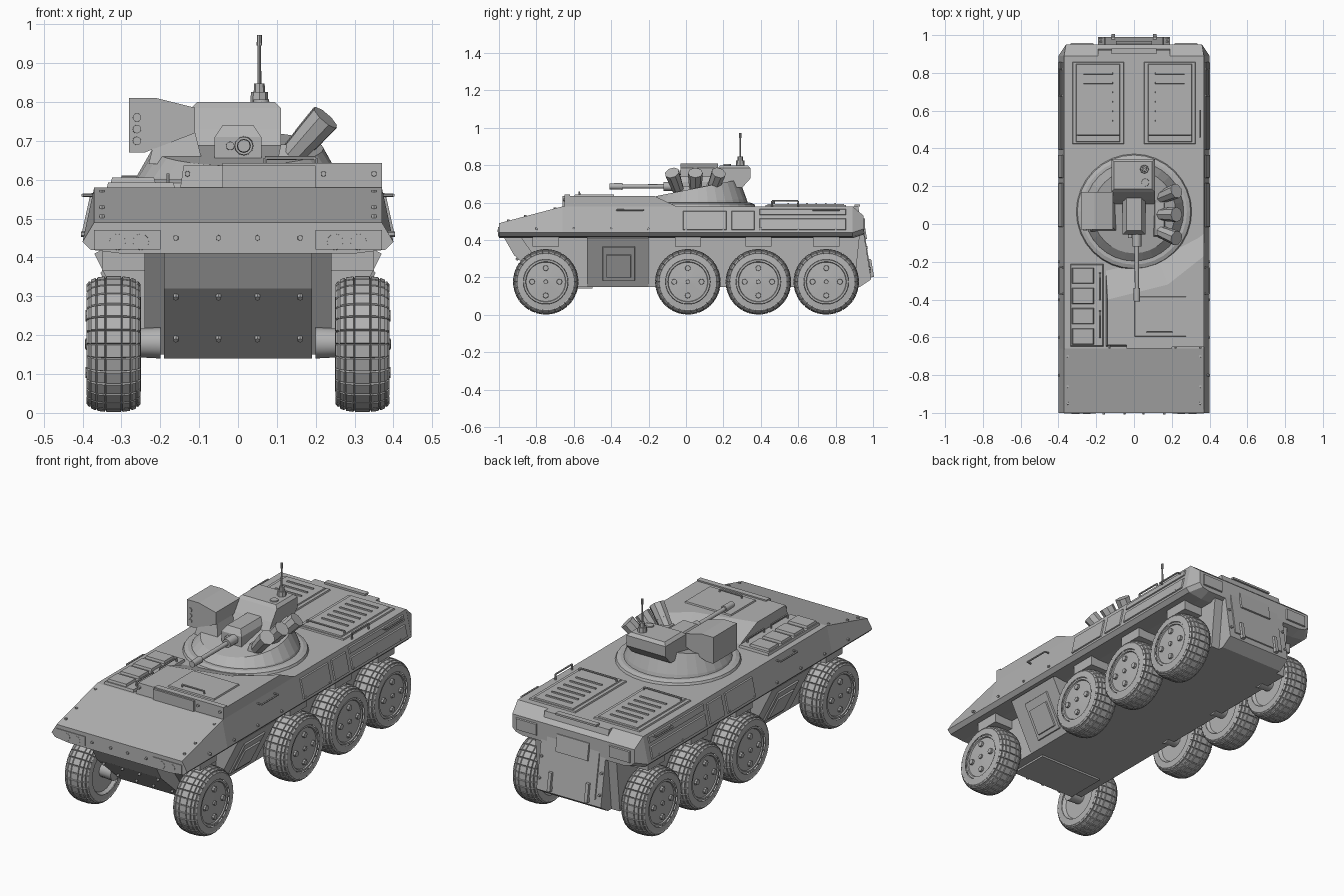
import bpy, bmesh, math
from mathutils import Vector, Matrix

cube = bpy.data.objects.get("Cube")
if cube:
    bpy.data.objects.remove(cube, do_unlink=True)

grey = bpy.data.materials.new("armour grey")
grey.use_nodes = True
grey.diffuse_color = (.45, .45, .45, 1)
grey.node_tree.nodes["Principled BSDF"].inputs["Base Color"].default_value = grey.diffuse_color

# Main hull levels and half widths
deck, raised, belt, floor = .58, .636, .44, .15
side, roof, belly, centre = .4, .37, .24, .19
nose, tail = -1, .95
both_sides = ((1, "left"), (-1, "right"))


def finish(name, bm, smooth=False):
    bmesh.ops.recalc_face_normals(bm, faces=bm.faces)
    mesh = bpy.data.meshes.new(name)
    bm.to_mesh(mesh)
    bm.free()
    mesh.materials.append(grey)
    if smooth:
        mesh.shade_smooth()
        mesh.set_sharp_from_angle(angle=.6)
    obj = bpy.data.objects.new(name, mesh)
    bpy.context.collection.objects.link(obj)
    return obj


def bridge(bm, lower, upper):
    pairs = list(zip(lower, upper))
    return [bm.faces.new((a, b, d, c)) for (a, c), (b, d) in zip(pairs, pairs[1:] + pairs[:1])]


def loft(name, *rings):
    bm = bmesh.new()
    rows = [[bm.verts.new(point) for point in ring] for ring in rings]
    for lower, upper in zip(rows, rows[1:]):
        bridge(bm, lower, upper)
    bm.faces.new(rows[0])
    bm.faces.new(rows[-1])
    return finish(name, bm)


def rect(x, y, z, shrink=0):
    (left, right), (front, back) = x, y
    left, right, front, back = left + shrink, right - shrink, front + shrink, back - shrink
    return [(left, front, z), (right, front, z), (right, back, z), (left, back, z)]


def box(name, x, y, z, chamfer=0):
    return loft(name, rect(x, y, z[0]), rect(x, y, z[1], chamfer))


def plate(name, place, u, v, thick=.007, rim=.006, sink=.01):
    """Thin panel lying on the surface described by place(u, v, out)."""
    return loft(name, [place(a, b, -sink) for a, b, _ in rect(u, v, 0)],
                [place(a, b, thick) for a, b, _ in rect(u, v, 0, rim)])


def add_rod(bm, start, end, radius, sides=12):
    start, end = Vector(start), Vector(end)
    axis = end - start
    matrix = Matrix.Translation((start + end) / 2) @ axis.to_track_quat('Z', 'Y').to_matrix().to_4x4()
    bmesh.ops.create_cone(bm, cap_ends=True, segments=sides, radius1=radius,
                          radius2=radius * .9, depth=axis.length, matrix=matrix)


def rods(name, items):
    bm = bmesh.new()
    for item in items:
        add_rod(bm, *item)
    return finish(name, bm, True)


def handle(name, place, start, end, height=.02):
    feet = place(*start, 0), place(*end, 0)
    tops = place(*start, height), place(*end, height)
    rods(name, [(a, b, .005, 6) for a, b in (zip(feet, tops))] + [(*tops, .005, 6)])


# Surfaces on which details are placed
def on_flank(s):
    return lambda y, z, out: (s * (side - (z - belt) * .22 + out), y, z)


def on_mid(s):
    return lambda y, z, out: (s * (belly + (z - floor) / 2 + out), y, z - out / 2)


def on_level(height):
    return lambda x, y, out: (x, y, height + out)


def on_tail(x, z, out):
    return x, tail + (belt - z) / 6 + out, z


def on_nose(x, z, out):
    return x, nose - out, z


# Upper hull, cross sections from nose to tail
def section(y, top, low=belt - .02, wide=side):
    half = [(min(roof, wide), top), (wide, low + .02), (wide - .02, low), (.3, low - .01)]
    return [(x, y, z) for x, z in half] + [(-x, y, z) for x, z in reversed(half)]


loft("upper_hull", section(nose, .49), section(-.66, deck), section(.89, deck),
     section(tail, .53, belt, .36))


# Lower hull, extruded side profiles
def prism(name, half, profile):
    return loft(name, *([(x, y, z) for y, z in profile] for x in (-half, half)))


prism("front_plate", centre, [(nose, .46), (-.92, .32), (-.72, .14), (-.5, .14), (-.5, .46)])
prism("lower_hull", belly, [(-.9, belt), (-.7, floor), (.9, floor), (.93, belt)])
prism("rear_block", centre, [(.86, deck), (.92, deck), (tail, belt), (.99, .19), (.93, floor), (.8, floor)])

for s, label in both_sides:
    # Sloping box between the first two wheels, with an inset door
    middle, flank = on_mid(s), on_flank(s)
    plate(label + "_mid_box", middle, (-.53, -.2), (floor, .41), 0, 0, .1)
    plate(label + "_mid_door_frame", middle, (-.45, -.27), (.18, .37))
    plate(label + "_mid_door", middle, (-.43, -.29), (.2, .33), .014)

    # Stowage plates along the flank
    for front, back, low, high in ((-.02, .22, .45, .56), (.24, .37, .45, .56),
                                   (.39, .86, .53, .57), (.39, .86, .45, .52)):
        plate(label + "_flank_plate", flank, (front, back), (low, high))
    for y in (-.3, .75):
        handle(label + "_grab_handle", flank, (y - .07, .56), (y + .07, .56), .025)

    # Headlamps
    outer, inner = s * roof, s * .2
    plate(label + "_lamp_housing", on_nose, sorted((inner, outer)), (belt - .02, .47), .004, 0)
    rods(label + "_lamps", [(on_nose(s * x, belt, -.01), on_nose(s * x, belt, .005), .023) for x in (.25, .31)])

    # Rear corner panel
    plate(label + "_rear_panel", lambda x, z, out: (s * x, tail + out, z), (.21, .34), (.45, .52))

# Rear door with window frame and hinges
plate("rear_door", on_tail, (-.16, .16), (.22, .54), .004)
plate("rear_window_frame", on_tail, (-.1, .1), (.4, .5), .012)
for x in (-.11, .11):
    plate("rear_hinge", on_tail, (x - .012, x + .012), (.2, .3), .016, .003)
box("rear_top_step", (-.12, .12), (.9, .93), (deck, deck + .01))

# Raised front deck with its sloped diagonal tail
foot = [(-.15, -.65), (roof, -.65), (roof, -.03), (.12, -.16), (-.15, -.22)]
crest = [(-.14, -.64), (roof, -.64), (roof, -.17), (.18, -.32), (-.14, -.4)]
loft("raised_deck", [(x, y, deck - .01) for x, y in foot], [(x, y, raised) for x, y in crest])
box("deck_front_frame", (-.04, .2), (-.66, -.64), (deck, raised))
box("deck_front_ridge", (-.04, roof), (-.65, -.62), (deck, raised + .007))
plate("deck_hatch", on_level(raised), (0, .28), (-.6, -.38))
handle("deck_hatch_handle", on_level(raised), (.07, -.57), (.2, -.57))

# Driver platform with a row of small panels
platform = on_level(deck + .013)
plate("driver_platform", on_level(deck), (-.34, -.16), (-.65, -.21), .013)
for i in range(4):
    front = -.64 + i * .107
    plate("driver_panel", platform, (-.33, -.21), (front, front + .09), .012)
for front in (-.6, -.4):
    handle("driver_handle", platform, (-.18, front), (-.18, front + .14))

# Engine covers with louvres and handles
cover = on_level(deck + .006)
for x in (-centre, centre):
    plate("engine_cover_rim", on_level(deck), (x - .14, x + .14), (.42, .86))
    plate("engine_cover", cover, (x - .12, x + .12), (.43, .85))
    for i in range(6):
        front = .54 + i / 20
        plate("louvre", cover, (x - .08, x + .08), (front, front + .014), .013, .003)
    handle("engine_cover_handle", cover, (x - .11, .47), (x + .11, .47))
handle("deck_grab_rail", on_level(deck), (.35, .46), (.35, .6), .03)

# Bolts
def bolt(place, u, v):
    return place(u, v, -.01), place(u, v, .008), .008, 6


bolts = [bolt(lambda x, z, out: (x, -.65 - out, z), x, .615) for x in (-.13, .22, .35)]
for s, label in both_sides:
    bolts += [bolt(on_flank(s), i / 5 - .8, belt + .02) for i in range(9)]
    bolts += [bolt(on_tail, s * .177, z) for z in (.25, .36, .52)]
    bolts += [bolt(on_nose, s * x, belt + .01) for x in (.05, .16)]
    bolts += [bolt(lambda x, y, out: (x, y, .49 + (y - nose) / 4 + out), s * .35, y) for y in (-.95, -.86, -.7)]
    bolts += [bolt(lambda x, t, out: (x, -.92 + t - out, .32 - t * .9 - out), s * x, t)
              for x in (.05, .16) for t in (.02, .14)]
rods("bolts", bolts)


# Turret ring and cone, whose top rises to the rear
def circle(radius, z, tilt=0, count=32):
    turns = [math.tau * i / count for i in range(count)]
    return [(radius * math.cos(t), .065 + radius * math.sin(t), z + tilt * radius * math.sin(t)) for t in turns]


loft("turret_ring", circle(.31, deck - .01), circle(.3, deck + .012), circle(.28, deck + .02))
loft("turret_cone", circle(.27, deck), circle(.26, .61, .03), circle(.22, .68, .2))

# Turret roof, gun housing and gun
wide, long = (-.12, .11), (.17, .345)
loft("turret_roof", rect(wide, (.1, .3), .68), rect(wide, (.13, .345), .73),
     rect(wide, long, .785), rect(wide, long, .8, .015))
narrow, front_half = (-.06, .06), (-.055, .18)
loft("gun_housing", rect(narrow, front_half, .645), rect(narrow, front_half, .71),
     rect(narrow, front_half, .74, .02))
gun = .687
barrel = [((.015, start, gun), (.015, end, gun), radius)
          for start, end, radius in ((0, -.12, .026), (-.1, -.36, .012), (-.34, -.41, .018))]
rods("gun", barrel + [((-.02, 0, gun), (-.02, -.075, gun), .012)])

# Missile launcher and its mount
pod = [(-.28, .67), (-.24, .67), (-.11, .72), (-.11, .785), (-.21, .81), (-.28, .81)]
loft("missile_pod", *([(x, y, z) for x, z in pod] for y in (-.03, .17)))
box("missile_mount", (-.23, -.09), (-.04, .13), (.64, .72), .02)
rods("missile_tubes", [((-.26, 0, z), (-.26, -.035, z), .012) for z in (.7, .73, .76)])

# Smoke dischargers leaning outwards
box("discharger_bracket", (.1, .17), (-.07, .17), (.64, .69), .01)
for spread in (-1, 0, 1):
    base = Vector((.14, .05 + spread * .09, .665))
    lean = Vector((.085, spread * .035, .095))
    rods("smoke_discharger", [(base + lean / 2, base, .036, 8), (base + lean, base + lean * .4, .04, 8)])

# Antenna in stacked stages, with a sight disc under it
stages = ((.79, .825, .024), (.82, .848, .015), (.84, .95, .005), (.945, .972, .007))
rods("antenna", [((.055, .29, low), (.055, .29, high), radius, 8) for low, high, radius in stages])
rods("roof_sight", [((.06, .22, .79), (.06, .22, .806), .022)])


# Wheel: rounded tyre with raised tread blocks, hub disc and nuts
def add_lathe(bm, profile, count=30):
    turns = [math.tau * i / count for i in range(count)]
    rows = [[bm.verts.new((x, r * math.cos(t), r * math.sin(t))) for t in turns] for x, r in profile]
    return [bridge(bm, a, b) for a, b in zip(rows, rows[1:])]


def tyre_point(step, steps=9):
    c, s = math.cos(math.pi * step / steps), max(0, math.sin(math.pi * step / steps))
    return .07 * math.copysign(abs(c) ** .7, c), .12 + .051 * s ** .5


bm = bmesh.new()
bands = add_lathe(bm, [tyre_point(step) for step in range(10)])
bmesh.ops.recalc_face_normals(bm, faces=bm.faces)
tread = [face for band in bands[1:-1] for face in band]
bmesh.ops.inset_individual(bm, faces=tread, thickness=.003, depth=.005)
add_lathe(bm, [(.05, .122), (.066, .118), (.066, .108), (.06, .105), (.066, .001)])
add_lathe(bm, [(-.066, .122), (-.05, .11), (-.05, .001)])
for turn in range(4):
    spot = Vector((.055, .073, 0))
    spot.rotate(Matrix.Rotation(turn * math.pi / 2, 3, 'X'))
    add_rod(bm, spot, spot + Vector((.018, 0, 0)), .016, 8)
add_rod(bm, (.05, 0, 0), (.074, 0, 0), .013, 8)
wheel = finish("wheel", bm)
wheel_mesh = wheel.data
bpy.data.objects.remove(wheel)

# Wheels, axles and suspension blocks
for s, label in both_sides:
    for y in (-.75, .01, .387, .75):
        obj = bpy.data.objects.new(label + "_wheel", wheel_mesh)
        obj.location = (s * .32, y, .177)
        obj.rotation_euler.z = 0 if s > 0 else math.pi
        bpy.context.collection.objects.link(obj)
        rods(label + "_axle", [((s * .2, y, .18), (s * .275, y, .18), .04)])
        box(label + "_suspension", sorted((s * .23, s * .35)), (y - .07, y + .07), (.365, .42))
